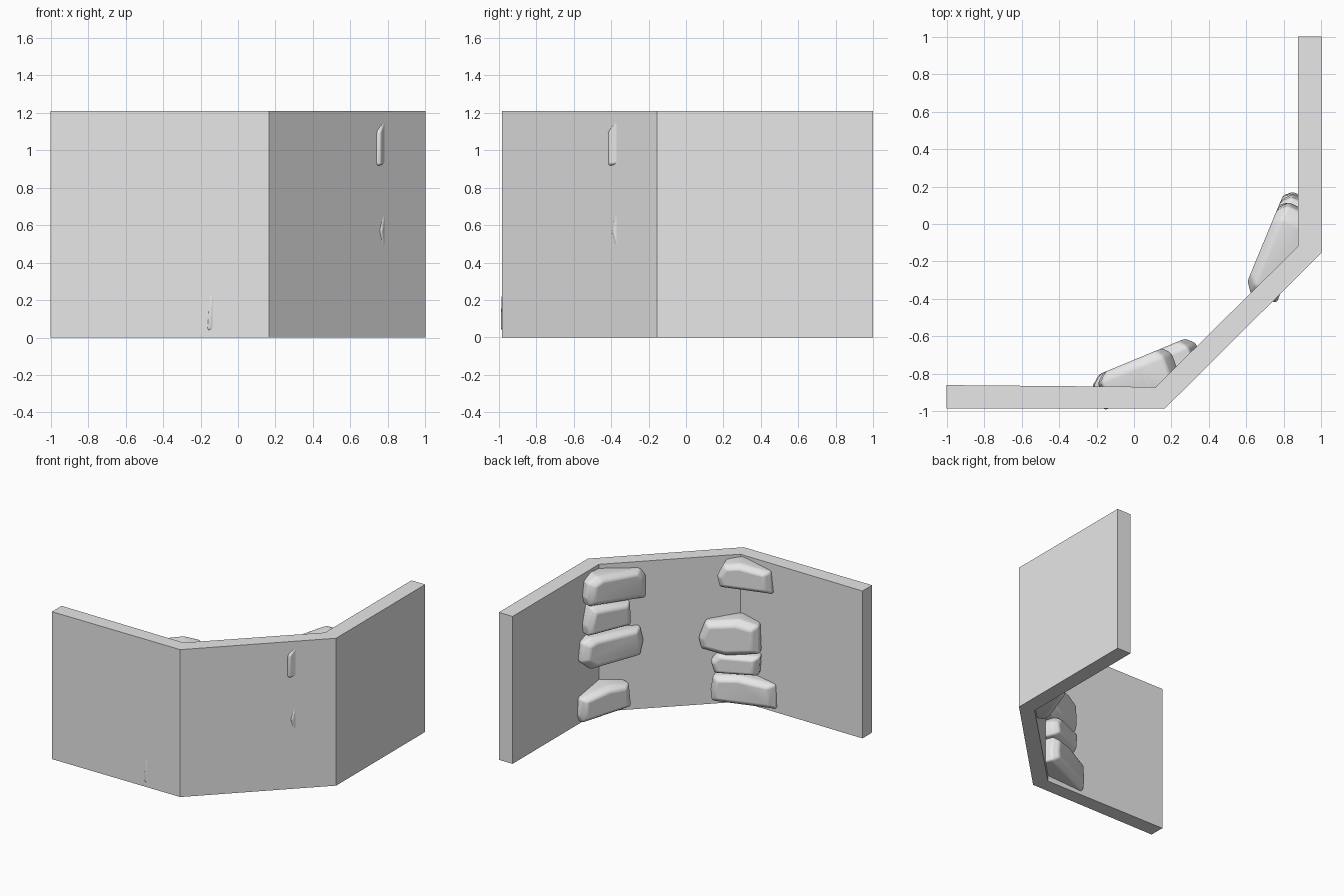
import bpy, bmesh, math
from mathutils import Vector

cube = bpy.data.objects.get("Cube")
if cube:
    bpy.data.objects.remove(cube, do_unlink=True)

# One plain grey for everything
grey = bpy.data.materials.new("light_grey")
grey.use_nodes = True
colour = (0.8, 0.8, 0.8, 1)
grey.diffuse_color = colour
grey.node_tree.nodes["Principled BSDF"].inputs["Base Color"].default_value = colour


def loft(name, rings):
    """Join equal rings of points with quads and cap both ends."""
    bm = bmesh.new()
    loops = [[bm.verts.new(point) for point in ring] for ring in rings]
    for lower, upper in zip(loops, loops[1:]):
        for i in range(len(lower)):
            j = (i + 1) % len(lower)
            bm.faces.new((lower[i], lower[j], upper[j], upper[i]))
    bm.faces.new(loops[0])
    bm.faces.new(loops[-1])
    bmesh.ops.recalc_face_normals(bm, faces=bm.faces)
    mesh = bpy.data.meshes.new(name)
    bm.to_mesh(mesh)
    bm.free()
    mesh.materials.append(grey)
    obj = bpy.data.objects.new(name, mesh)
    bpy.context.collection.objects.link(obj)
    return obj


# Wall bent twice round the corner
plan = [(-1, -0.985), (0.165, -0.985), (1, -0.155), (1, 1),
        (0.875, 1), (0.875, -0.12), (0.115, -0.87), (-1, -0.86)]
loft("corner_wall", [[(x, y, z) for x, y in plan] for z in (0, 1.21)])


def stone(name, corner, angle, outline):
    """Rounded stone with an outline of (along, height) set into a wall bend."""
    along = Vector((-math.cos(angle), -math.sin(angle), 0))
    inward = Vector((-math.sin(angle), math.cos(angle), 0))
    mid_t = sum(t for t, z in outline) / len(outline)
    mid_z = sum(z for t, z in outline) / len(outline)

    def ring(depth, size_t, size_z):
        points = []
        for t, z in outline:
            p = Vector(corner) + inward * depth
            p += along * (mid_t + (t - mid_t) * size_t)
            p.z = mid_z + (z - mid_z) * size_z
            points.append(p)
        return points

    obj = loft(name, [ring(-0.01, 0.97, 0.95), ring(0.135, 1, 1),
                      ring(0.178, 0.8, 0.72)])
    bevel = obj.modifiers.new("worn_edges", "BEVEL")
    bevel.width = 0.014
    bevel.segments = 3
    bevel.limit_method = "ANGLE"
    bevel.angle_limit = math.radians(20)
    bpy.ops.object.select_all(action="DESELECT")
    obj.select_set(True)
    bpy.context.view_layer.objects.active = obj
    bpy.ops.object.shade_smooth_by_angle(angle=math.radians(40))


# Stones at the left bend, top to bottom
left_stones = [
    [(-.18, 1.15), (-.1, 1.19), (.28, 1.16), (.33, 1.1), (.33, .91), (-.18, .96), (-.2, 1.03)],
    [(-.16, .95), (.19, .92), (.2, .72), (-.19, .72), (-.2, .8)],
    [(-.23, .67), (-.16, .7), (.28, .69), (.31, .57), (.28, .45), (-.16, .44), (-.25, .52)],
    [(-.25, .22), (0, .27), (.18, .25), (.2, .05), (-.24, .02), (-.26, .08)],
]
# Stones at the right bend, top to bottom
right_stones = [
    [(-.15, 1.08), (-.1, 1.18), (.03, 1.2), (.26, 1.15), (.28, .97), (-.13, .99)],
    [(-.29, .56), (-.24, .7), (.02, .74), (.17, .7), (.18, .47), (-.08, .43), (-.27, .47)],
    [(-.2, .38), (-.14, .45), (.18, .45), (.17, .29), (-.17, .28)],
    [(-.18, .26), (.02, .28), (.3, .23), (.31, .03), (-.19, .05), (-.2, .14)],
]
for side, corner, degrees, stones in (
        ("left", (0.875, -0.12, 0), 67.5, left_stones),
        ("right", (0.115, -0.87, 0), 22.5, right_stones)):
    for number, outline in enumerate(stones, 1):
        stone(f"{side}_stone_{number}", corner, math.radians(degrees), outline)
